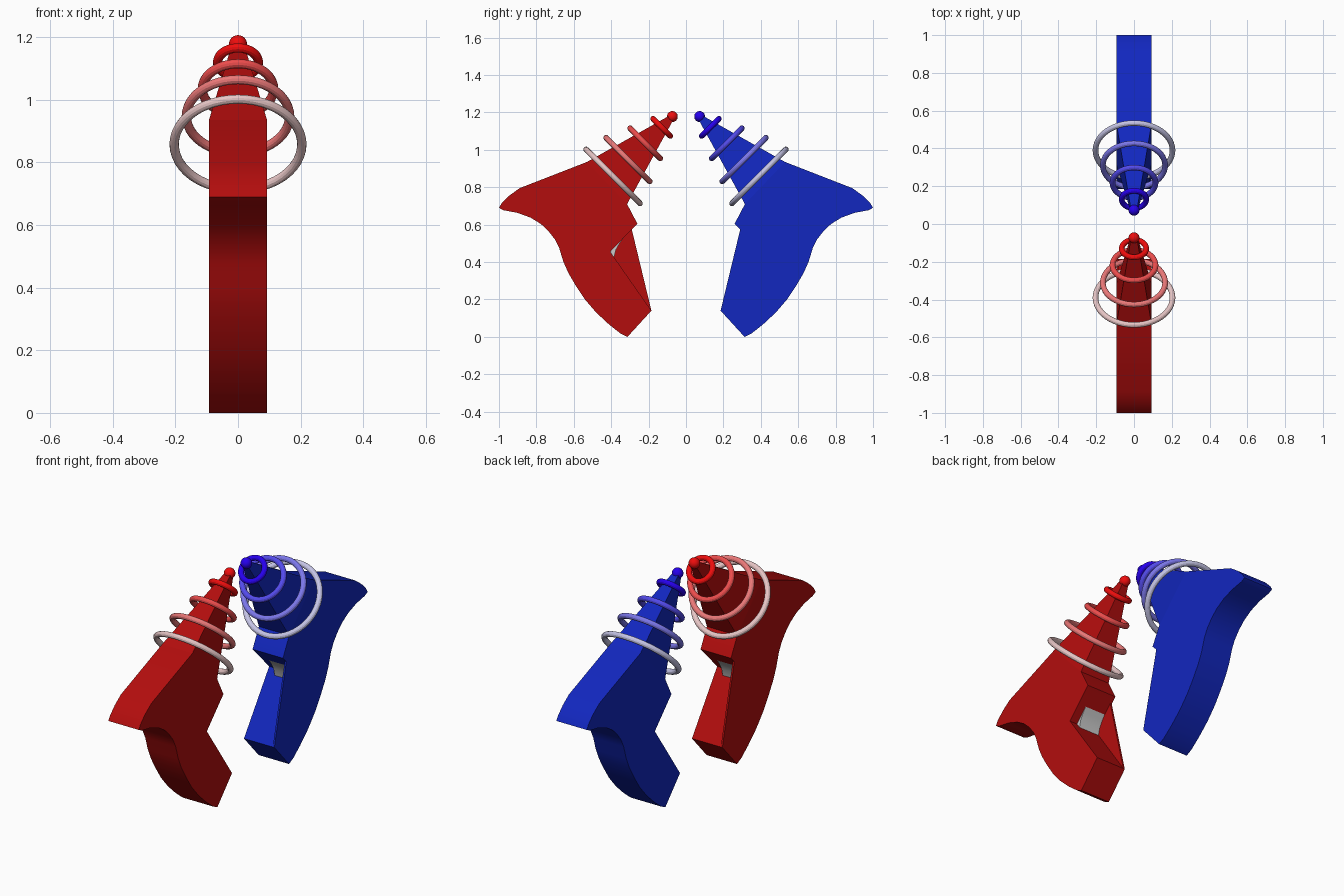
import bpy, bmesh
from math import radians
from mathutils import Matrix, Vector

if "Cube" in bpy.data.objects:
    bpy.data.objects.remove(bpy.data.objects["Cube"])

W = 0.093  # half thickness of the body


def material(name, rgb):
    m = bpy.data.materials.new(name)
    m.diffuse_color = (*rgb, 1)
    m.use_nodes = True
    m.node_tree.nodes["Principled BSDF"].inputs["Base Color"].default_value = m.diffuse_color
    return m


def finish(bm, name, mat, turn):
    """Turn the part into place and make it an object with sharp edges kept."""
    bmesh.ops.transform(bm, matrix=turn, verts=bm.verts)
    bmesh.ops.recalc_face_normals(bm, faces=bm.faces)
    me = bpy.data.meshes.new(name)
    bm.to_mesh(me)
    bm.free()
    for p in me.polygons:
        p.use_smooth = True
    me.set_sharp_from_angle(angle=radians(28))
    me.materials.append(mat)
    ob = bpy.data.objects.new(name, me)
    bpy.context.collection.objects.link(ob)


def loft(name, a, b, mat, turn):
    """Solid between two matching loops of 3D points."""
    bm = bmesh.new()
    va = [bm.verts.new(p) for p in a]
    vb = [bm.verts.new(p) for p in b]
    bm.faces.new(va)
    bm.faces.new(vb[::-1])
    n = len(va)
    for i in range(n):
        j = (i + 1) % n
        bm.faces.new((va[i], vb[i], vb[j], va[j]))
    finish(bm, name, mat, turn)


def plate(name, profile, x0, x1, mat, turn):
    loft(name, [(x0, y, z) for y, z in profile], [(x1, y, z) for y, z in profile], mat, turn)


def ring(name, y, z, major, minor, mat, turn):
    bm = bmesh.new()
    seed = [bm.verts.new(Vector((major, 0, 0)) + Matrix.Rotation(radians(30 * i), 3, 'Y') @ Vector((minor, 0, 0)))
            for i in range(12)]
    edges = [bm.edges.new((seed[i], seed[(i + 1) % 12])) for i in range(12)]
    bmesh.ops.spin(bm, geom=seed + edges, cent=(0, 0, 0), axis=(0, 0, 1),
                   angle=radians(360), steps=48, use_merge=True)
    bmesh.ops.remove_doubles(bm, verts=bm.verts, dist=1e-5)
    finish(bm, name, mat, turn @ Matrix.Translation((0, y, z)) @ Matrix.Rotation(radians(45), 4, 'X'))


# Side profile (y, z) of body and grip, with the trigger notch
guard_top, notch, toe = (0.29, 0.575), (0.405, 0.455), (0.185, 0.14)
body = [(0.53, 0.935), (0.89, 0.795), (0.945, 0.755), (0.985, 0.715), (1.0, 0.69), (0.975, 0.677),
        (0.90, 0.663), (0.83, 0.637), (0.775, 0.603), (0.735, 0.565), (0.70, 0.52), (0.678, 0.475),
        (0.655, 0.40), (0.628, 0.34), (0.59, 0.275), (0.54, 0.20), (0.48, 0.13), (0.41, 0.065),
        (0.35, 0.018), (0.313, 0.0), toe, notch, guard_top, (0.26, 0.605), (0.315, 0.71)]
trigger = [(0.33, 0.535), (0.355, 0.50), (0.375, 0.465), (0.385, 0.425), (0.45, 0.42), (0.45, 0.54)]
# Rings: y, z, radius, whiteness
rings = [(0.39, 0.858, 0.204, 0.72), (0.31, 0.948, 0.165, 0.24), (0.218, 1.035, 0.114, 0.09), (0.13, 1.12, 0.065, 0.0)]

grey = material("trigger_grey", (0.7, 0.7, 0.7))
blasters = [("blue", (0.006, 0.02, 0.52), (0.02, 0.0, 0.85), 0),
            ("red", (0.45, 0.004, 0.004), (0.85, 0.004, 0.004), 180)]

for tag, body_rgb, glow_rgb, deg in blasters:
    turn = Matrix.Rotation(radians(deg), 4, 'Z')
    paint = material(tag + "_body", body_rgb)
    glow = material(tag + "_glow", glow_rgb)

    plate(tag + "_body", body, -W, W - 0.01, paint, turn)
    # Full-depth side: same outline with the notch left out
    plate(tag + "_side_cover", [p for p in body if p not in (notch,)], W - 0.01, W, paint, turn)
    plate(tag + "_trigger", trigger, -0.045, W - 0.01, grey, turn)

    # Tapered barrel
    t = 0.018
    loft(tag + "_barrel",
         [(-W, 0.53, 0.935), (W, 0.53, 0.935), (W, 0.315, 0.71), (-W, 0.315, 0.71)],
         [(-t, 0.09, 1.182), (t, 0.09, 1.182), (t, 0.068, 1.16), (-t, 0.068, 1.16)], paint, turn)

    # Barrel rings fading towards white
    for i, (y, z, r, w) in enumerate(rings):
        rgb = [c + (0.78 - c) * w for c in glow_rgb]
        ring(f"{tag}_ring_{i + 1}", y, z, r, 0.015, material(f"{tag}_ring_{i + 1}", rgb), turn)

    # Muzzle ball
    bm = bmesh.new()
    bmesh.ops.create_uvsphere(bm, u_segments=24, v_segments=14, radius=0.029)
    finish(bm, tag + "_muzzle_ball", glow, turn @ Matrix.Translation((0, 0.073, 1.178)))
